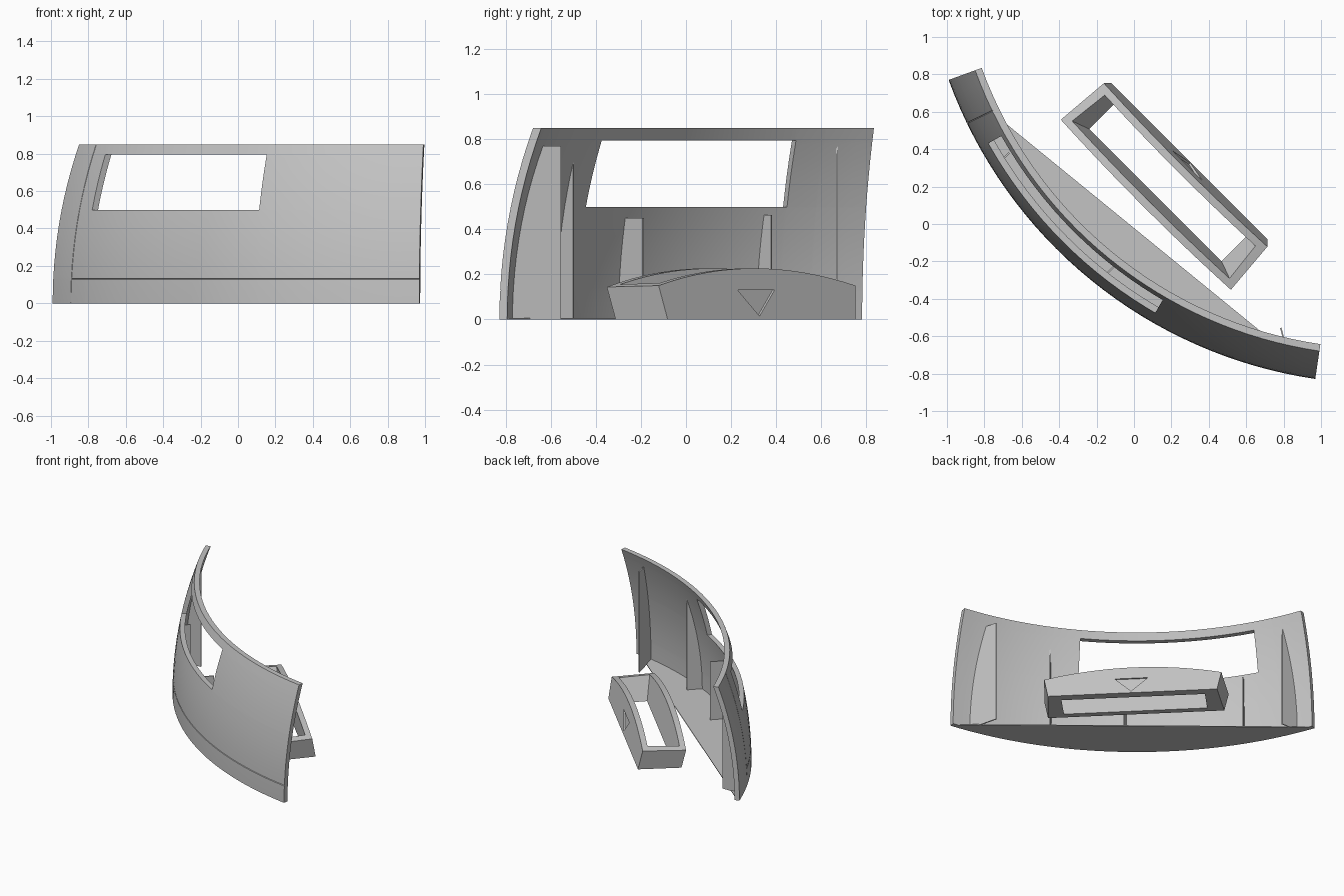
import bpy, bmesh
from math import sin, cos, radians, sqrt
from mathutils import Vector

if "Cube" in bpy.data.objects:
    bpy.data.objects.remove(bpy.data.objects["Cube"], do_unlink=True)

grey = bpy.data.materials.new("plain_grey")
grey.use_nodes = True
grey.diffuse_color = (0.55, 0.55, 0.55, 1)
grey.node_tree.nodes["Principled BSDF"].inputs["Base Color"].default_value = grey.diffuse_color

# Spherical wall: centre of the sphere, radii and extents
CX, CY = 1.33, 1.615
R_OUT, R_IN = 2.47, 2.435
A0, A1 = 200.0, 261.6
HEIGHT = 0.85
WIN_A, WIN_Z = (209.3, 239.8), (0.5, 0.795)
SEAM_A, SEAM_Z = 205.8, 0.13


def finish(bm, name, smooth=False):
    bmesh.ops.recalc_face_normals(bm, faces=bm.faces)
    mesh = bpy.data.meshes.new(name)
    bm.to_mesh(mesh)
    bm.free()
    mesh.materials.append(grey)
    obj = bpy.data.objects.new(name, mesh)
    bpy.context.collection.objects.link(obj)
    bpy.ops.object.select_all(action='DESELECT')
    obj.select_set(True)
    bpy.context.view_layer.objects.active = obj
    if smooth:
        bpy.ops.object.shade_smooth_by_angle(angle=radians(30))
    return obj


def on_sphere(radius, angle, z):
    r = sqrt(radius ** 2 - z ** 2)
    return Vector((CX + r * cos(radians(angle)), CY + r * sin(radians(angle)), z))


def prism(name, points, offset):
    """Closed solid swept from a flat outline along an offset."""
    bm = bmesh.new()
    face = bm.faces.new([bm.verts.new(p) for p in points])
    res = bmesh.ops.extrude_face_region(bm, geom=[face], use_keep_orig=True)
    moved = [g for g in res["geom"] if isinstance(g, bmesh.types.BMVert)]
    bmesh.ops.translate(bm, verts=moved, vec=offset)
    return finish(bm, name)


def build_wall():
    steps = 32
    angles = {A0 + (A1 - A0) * i / steps for i in range(steps + 1)}
    angles |= set(WIN_A) | {SEAM_A - 0.08, SEAM_A, SEAM_A + 0.08}
    heights = {HEIGHT * i / 12 for i in range(13)}
    heights |= set(WIN_Z) | {SEAM_Z - 0.003, SEAM_Z, SEAM_Z + 0.003}
    angles, heights = sorted(angles), sorted(heights)

    bm = bmesh.new()
    outer, inner, partner = {}, {}, {}
    for i, a in enumerate(angles):
        for j, z in enumerate(heights):
            groove = a == SEAM_A or (z == SEAM_Z and a > SEAM_A)
            outer[i, j] = bm.verts.new(on_sphere(R_OUT - 0.005 * groove, a, z))
            inner[i, j] = bm.verts.new(on_sphere(R_IN, a, z))
            partner[outer[i, j]] = inner[i, j]
    for i in range(len(angles) - 1):
        for j in range(len(heights) - 1):
            a, z = (angles[i] + angles[i + 1]) / 2, (heights[j] + heights[j + 1]) / 2
            if WIN_A[0] < a < WIN_A[1] and WIN_Z[0] < z < WIN_Z[1]:
                continue
            quad = [(i, j), (i + 1, j), (i + 1, j + 1), (i, j + 1)]
            bm.faces.new([outer[k] for k in quad])
            bm.faces.new([inner[k] for k in quad])
    # Close the rim, the ends and the window reveal
    for e in [e for e in bm.edges if e.is_boundary and e.verts[0] in partner]:
        a, b = e.verts
        bm.faces.new([a, b, partner[b], partner[a]])
    bmesh.ops.delete(bm, geom=[v for v in bm.verts if not v.link_faces], context='VERTS')
    finish(bm, "curved_wall", smooth=True)


def build_rib(name, x, y, direction, top):
    """Upright plate from a vertical inner edge out to the wall."""
    d = Vector(direction).normalized()
    rel = Vector((x - CX, y - CY))
    points = [Vector((x, y, 0)), Vector((x, y, top))]
    for i in range(9):
        z = top * (1 - i / 8)
        b = rel.dot(d)
        reach = -b + sqrt(b * b - rel.length_squared + 2.45 ** 2 - z * z)
        reach = max(reach, 0.003)
        points.append(Vector((x + d.x * reach, y + d.y * reach, z)))
    side = Vector((-d.y, d.x, 0)) * 0.008
    prism(name, [p - side / 2 for p in points], side)


build_wall()

# Floor segment between the wall and its chord
prism("floor_plate", [on_sphere(2.445, 200.4 + 60.8 * i / 32, 0) for i in range(33)],
      Vector((0, 0, 0.006)))

# Ribs and short posts behind the wall
build_rib("left_end_rib", 0.785, -0.555, (0.24, -0.97), 0.77)
build_rib("left_inner_rib", 0.344, -0.5, (-1, -1), 0.74)
build_rib("window_post_left", -0.07, -0.19, (-1, -1), 0.45)
build_rib("window_post_right", -0.668, 0.38, (-1, -1), 0.465)
build_rib("right_end_rib", -0.78, 0.67, (-1, 0), 0.77)


# Separate arched frame, laid out along its own length u and depth v
def frame_point(u, v, z):
    u, v = u + 0.028, v - 0.19 * z
    return Vector(((v - u) / sqrt(2), (u + v) / sqrt(2), z))


def arch(u):
    return 0.145 + 0.082 * (1 - (u / 0.64) ** 2)


def build_frame():
    bm = bmesh.new()
    n = 16
    spans = [-1 + 2 * i / n for i in range(n + 1)]
    perimeter = [(s, 0) for s in spans] + [(s, 1) for s in reversed(spans)]
    rings = []
    for s, back in perimeter:
        skew = 0.025 * back
        low, high, hole = s * (0.615 - skew), s * (0.643 - skew), s * (0.595 - skew)
        v = 0.447 if back else 0.145
        v_top = v - 0.04 if back else v + 0.04
        v_low = 0.385 if back else 0.19
        rings.append([bm.verts.new(frame_point(*p)) for p in (
            (low, v, 0), (high, v, arch(high)),
            (hole, v_top, arch(hole)), (s * 0.5, v_low, 0))])
    for i, ring in enumerate(rings):
        nxt = rings[(i + 1) % len(rings)]
        for k in range(4):
            m = (k + 1) % 4
            bm.faces.new([ring[k], nxt[k], nxt[m], ring[m]])
    return finish(bm, "arched_frame", smooth=True)


frame = build_frame()

# Shallow triangular recess in the frame's rear face
triangle = [(-0.125, 0.13), (0.105, 0.13), (-0.01, 0.015)]
cutter = prism("triangle_cutter", [frame_point(u, 0.435, z) for u, z in triangle],
               Vector((0.03, 0.03, 0)))
cutter.hide_render = True
cut = frame.modifiers.new("triangle_recess", 'BOOLEAN')
cut.operation, cut.solver, cut.object = 'DIFFERENCE', 'EXACT', cutter
bpy.context.view_layer.objects.active = frame
bpy.ops.object.modifier_apply(modifier=cut.name)
bpy.data.objects.remove(cutter, do_unlink=True)
